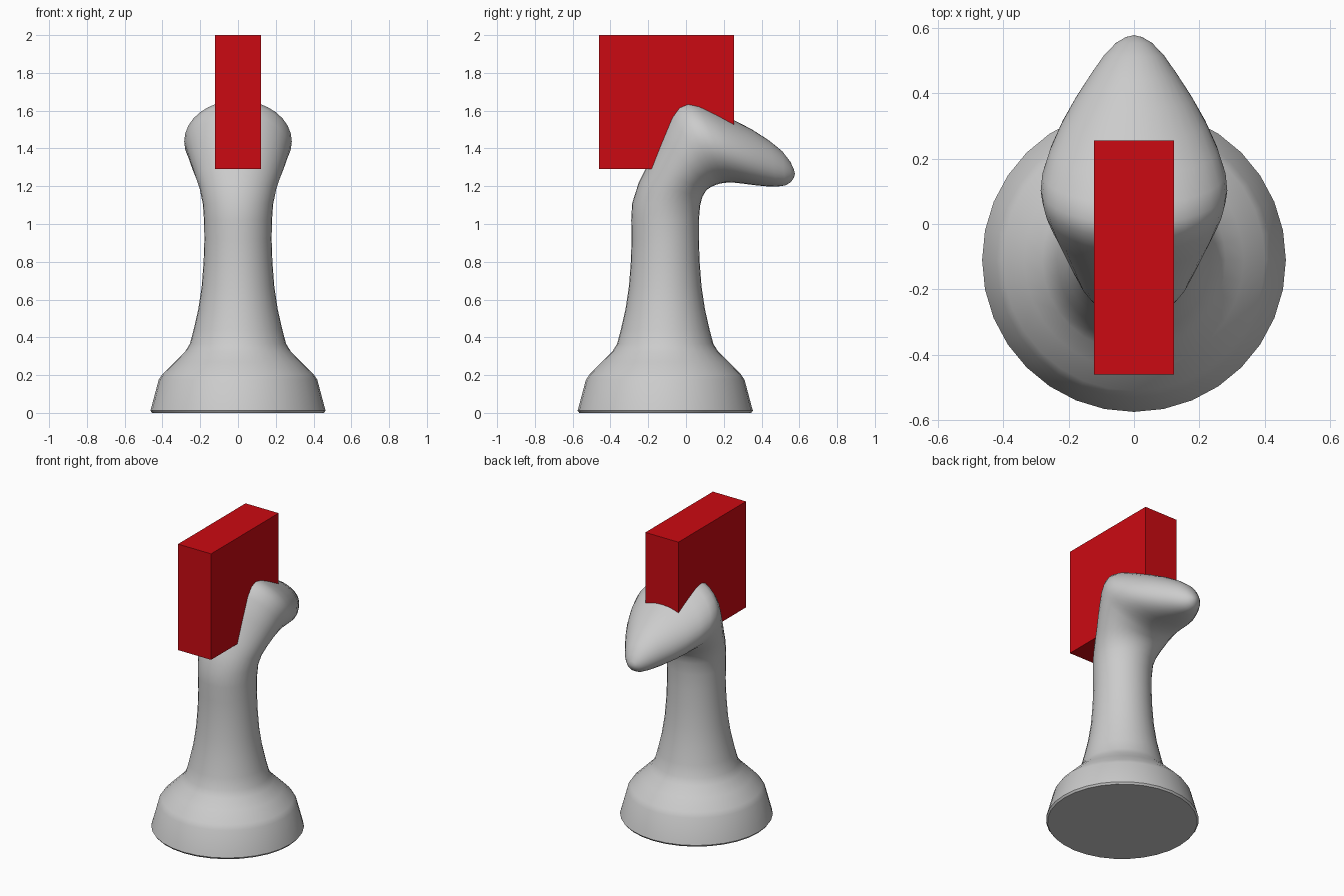
import bpy, bmesh, math

SIDES = 32
AXIS_Y = -0.11

# Pedestal and neck: (radius, z) rings around the vertical axis
lathe = [(0.455, 0.0), (0.464, 0.012), (0.46, 0.025), (0.42, 0.175), (0.40, 0.205),
         (0.335, 0.27), (0.28, 0.325), (0.255, 0.365), (0.235, 0.44), (0.21, 0.55),
         (0.192, 0.67), (0.182, 0.80), (0.178, 0.92)]
rings = [(AXIS_Y - r, z, AXIS_Y + r, z, r) for r, z in lathe]

# Bent head: (back y, back z, throat y, throat z, half width)
rings += [
    (-0.290, 1.02, 0.068, 1.02, 0.180), (-0.285, 1.11, 0.075, 1.10, 0.186),
    (-0.250, 1.22, 0.087, 1.145, 0.202), (-0.205, 1.31, 0.107, 1.178, 0.222),
    (-0.140, 1.46, 0.130, 1.195, 0.250), (-0.085, 1.585, 0.160, 1.208, 0.271),
    (-0.045, 1.637, 0.180, 1.214, 0.280), (0.0, 1.655, 0.205, 1.218, 0.285),
    (0.06, 1.643, 0.245, 1.220, 0.280), (0.15, 1.602, 0.300, 1.214, 0.257),
    (0.25, 1.552, 0.360, 1.206, 0.222), (0.35, 1.500, 0.420, 1.200, 0.178),
    (0.44, 1.442, 0.480, 1.198, 0.130), (0.51, 1.385, 0.525, 1.204, 0.090),
    (0.552, 1.330, 0.556, 1.222, 0.054), (0.571, 1.290, 0.571, 1.245, 0.025),
]


def finish(bm, name):
    bmesh.ops.recalc_face_normals(bm, faces=bm.faces)
    mesh = bpy.data.meshes.new(name)
    bm.to_mesh(mesh)
    bm.free()
    obj = bpy.data.objects.new(name, mesh)
    bpy.context.collection.objects.link(obj)
    return obj


# Body: loft through elliptical rings
bm = bmesh.new()
loops = []
for y0, z0, y1, z1, w in rings:
    loop = []
    for i in range(SIDES):
        a = math.tau * i / SIDES
        t = (1 - math.cos(a)) / 2
        loop.append(bm.verts.new((w * math.sin(a), y0 + (y1 - y0) * t, z0 + (z1 - z0) * t)))
    loops.append(loop)
for a, b in zip(loops, loops[1:]):
    for i in range(SIDES):
        j = (i + 1) % SIDES
        bm.faces.new((a[i], a[j], b[j], b[i]))
bm.faces.new(loops[0])
tip = bm.verts.new((0, 0.577, 1.266))
for i in range(SIDES):
    bm.faces.new((loops[-1][i], loops[-1][(i + 1) % SIDES], tip))
body = finish(bm, "body")
bpy.context.view_layer.objects.active = body
body.select_set(True)
bpy.ops.object.shade_smooth_by_angle(angle=math.radians(35))

# Crest: flat red block set into the back of the head
bm = bmesh.new()
bmesh.ops.create_cube(bm, size=1)
bmesh.ops.scale(bm, vec=(0.245, 0.715, 0.71), verts=bm.verts)
bmesh.ops.translate(bm, vec=(0, -0.1025, 1.645), verts=bm.verts)
crest = finish(bm, "crest_block")
red = bpy.data.materials.new("red")
red.diffuse_color = (0.6, 0.003, 0.006, 1)
crest.data.materials.append(red)
